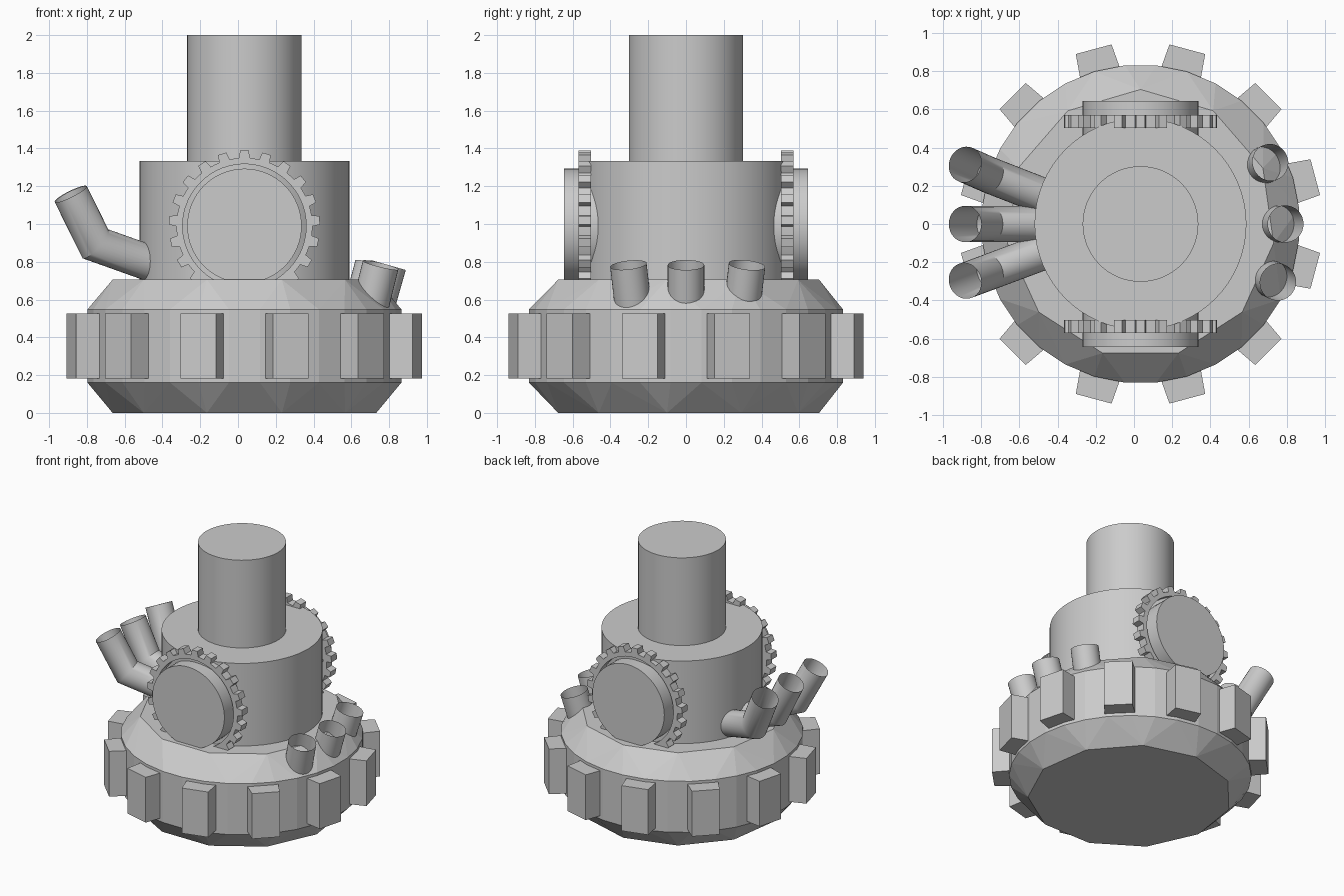
import bpy, bmesh
from math import sin, cos, pi, radians
from mathutils import Vector, Matrix

if "Cube" in bpy.data.objects:
    bpy.data.objects.remove(bpy.data.objects["Cube"])

CX = 0.034                      # main axis of the machine
AXIS = Vector((CX, 0, 0))


def finish(name, bm, smooth=False, fix=True):
    if fix:
        bmesh.ops.recalc_face_normals(bm, faces=bm.faces)
    me = bpy.data.meshes.new(name)
    bm.to_mesh(me)
    bm.free()
    ob = bpy.data.objects.new(name, me)
    bpy.context.collection.objects.link(ob)
    if smooth:
        bpy.context.view_layer.objects.active = ob
        ob.select_set(True)
        bpy.ops.object.shade_smooth_by_angle(angle=radians(30))
        ob.select_set(False)
    return ob


def cylinder(name, r, a, b, n=64):
    a, b = Vector(a), Vector(b)
    d = b - a
    m = Matrix.Translation((a + b) / 2) @ d.to_track_quat('Z', 'Y').to_matrix().to_4x4()
    bm = bmesh.new()
    bmesh.ops.create_cone(bm, cap_ends=True, segments=n, radius1=r, radius2=r,
                          depth=d.length, matrix=m)
    return finish(name, bm, True)


def tube(name, pts, r, n=32):
    """Open thin tube along a path, with mitred bends."""
    pts = [Vector(p) for p in pts]
    dirs = [(q - p).normalized() for p, q in zip(pts, pts[1:])]
    q = dirs[0].to_track_quat('Z', 'Y')
    ring = [pts[0] + q @ Vector((r * cos(2 * pi * i / n), r * sin(2 * pi * i / n), 0))
            for i in range(n)]
    bm = bmesh.new()
    prev = [bm.verts.new(p) for p in ring]
    for k, d in enumerate(dirs):
        nrm = d + dirs[k + 1] if k + 1 < len(dirs) else d
        ring = [p + d * ((pts[k + 1] - p).dot(nrm) / d.dot(nrm)) for p in ring]
        cur = [bm.verts.new(p) for p in ring]
        for i in range(n):
            j = (i + 1) % n
            bm.faces.new((prev[i], prev[j], cur[j], cur[i]))
        prev = cur
    return finish(name, bm, True, fix=False)


# Faceted base: 11-sided ends blending into a 32-sided waist
bm = bmesh.new()
for r, z, n, off in ((0.705, 0, 11, pi / 2), (0.835, 0.16, 32, pi / 32),
                     (0.835, 0.548, 32, pi / 32), (0.705, 0.705, 11, pi / 2)):
    for i in range(n):
        a = off + 2 * pi * i / n
        bm.verts.new((CX + r * cos(a), r * sin(a), z))
bmesh.ops.convex_hull(bm, input=bm.verts)
bmesh.ops.dissolve_limit(bm, angle_limit=0.01, verts=bm.verts, edges=bm.edges)
finish("base_body", bm)

# Twelve tapered lugs around the waist
for k in range(12):
    rot = Matrix.Translation(AXIS) @ Matrix.Rotation(radians(15 + 30 * k), 4, 'Z')
    bm = bmesh.new()
    bmesh.ops.create_cube(bm, size=1)
    for v in bm.verts:
        outer = v.co.x > 0
        half = 0.097 if outer else 0.11
        v.co = rot @ Vector((0.948 if outer else 0.79,
                             half if v.co.y > 0 else -half,
                             0.527 if v.co.z > 0 else 0.183))
    finish("base_lug", bm)

# Drum and column
cylinder("drum", 0.555, (CX, 0, 0.68), (CX, 0, 1.333))
cylinder("column", 0.303, (CX, 0, 1.333), (CX, 0, 2.0))

# Side caps with toothed rings, front and back
GZ, TEETH = 0.99, 21
for s, side in ((-1, "front"), (1, "back")):
    cylinder(side + "_cap", 0.303, (CX, s * 0.40, GZ), (CX, s * 0.645, GZ))
    outer = []
    for t in range(TEETH):
        mid = pi / 2 + 2 * pi * t / TEETH
        step = 2 * pi / TEETH
        for f, r in ((-0.5, 0.36), (-0.27, 0.36), (-0.19, 0.4), (0.19, 0.4), (0.27, 0.36)):
            outer.append((mid + f * step, r))
    bm = bmesh.new()
    loops = []
    for y, inner in ((0.503, 1), (0.503, 0), (0.57, 0), (0.57, 1)):
        loops.append([bm.verts.new((CX + (0.327 if inner else r) * cos(a), s * y,
                                    GZ + (0.327 if inner else r) * sin(a)))
                      for a, r in outer])
    n = len(outer)
    for k in range(4):
        p, q = loops[k], loops[(k + 1) % 4]
        for i in range(n):
            j = (i + 1) % n
            bm.faces.new((p[i], p[j], q[j], q[i]))
    finish(side + "_toothed_ring", bm, True)

# Three bent pipes fanning out on the left
for start, bend, tip in ((0, 0, 0), (0.14, 0.255, 0.312), (-0.14, -0.25, -0.298)):
    tube("bent_pipe", [(-0.46, start, 0.79), (-0.755, bend, 0.895),
                       (-0.885, tip, 1.158)], 0.095)

# Three short stub pipes on the right
for foot, tip in (((0.72, 0, 0.52), (0.795, 0, 0.783)),
                  ((0.645, 0.292, 0.52), (0.715, 0.323, 0.783)),
                  ((0.69, -0.275, 0.52), (0.755, -0.305, 0.783))):
    tube("stub_pipe", [foot, tip], 0.097)
